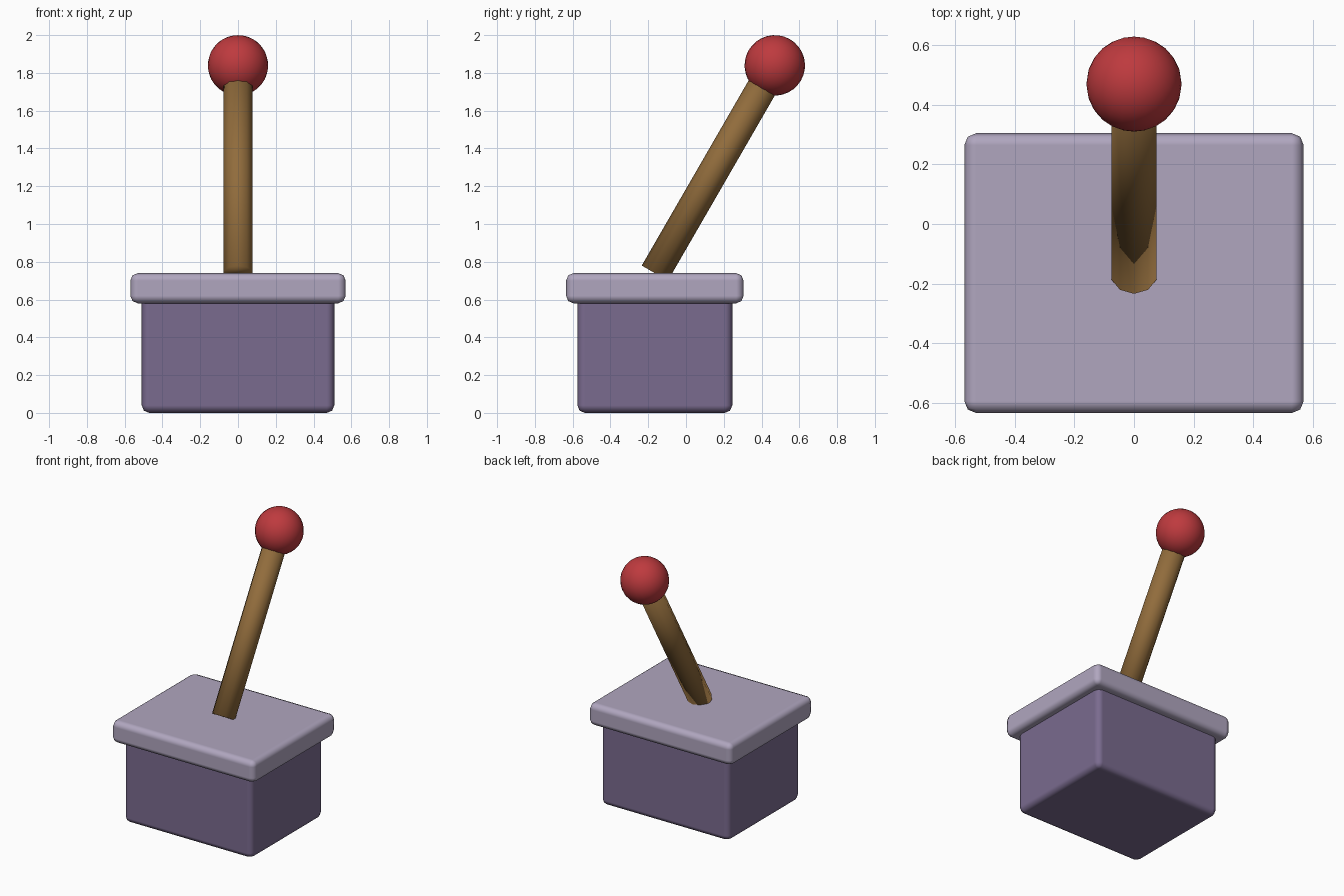
import bpy
from math import radians
from mathutils import Matrix, Vector

if "Cube" in bpy.data.objects:
    bpy.data.objects.remove(bpy.data.objects["Cube"], do_unlink=True)


def material(name, rgb):
    linear = [((c / 255 + 0.055) / 1.055) ** 2.4 for c in rgb] + [1]
    mat = bpy.data.materials.new(name)
    mat.use_nodes = True
    mat.diffuse_color = linear
    mat.node_tree.nodes["Principled BSDF"].inputs["Base Color"].default_value = linear
    return mat


def finish(name, mat):
    obj = bpy.context.object
    obj.name = obj.data.name = name
    obj.data.materials.append(mat)
    bpy.ops.object.shade_smooth()
    return obj


def rounded_box(name, mat, size, centre):
    bpy.ops.mesh.primitive_cube_add(size=1, location=centre)
    bpy.context.object.scale = size
    bpy.ops.object.transform_apply(location=False, rotation=False, scale=True)
    obj = finish(name, mat)
    bevel = obj.modifiers.new("rounded_edges", "BEVEL")
    bevel.width = 0.04
    bevel.segments = 2
    bevel.harden_normals = True
    return obj


purple = material("dark purple", (122, 107, 143))
lilac = material("pale lilac", (176, 166, 191))
wood = material("wood brown", (145, 108, 60))
red = material("knob red", (190, 58, 62))

# Box and overhanging lid
pivot = Vector((0, -0.165, 0.74))
rounded_box("base", purple, (1.02, 0.82, 0.64), (0, pivot.y, 0.32))
rounded_box("lid", lilac, (1.14, 0.94, 0.16), (0, pivot.y, 0.66))

# Handle leaning backwards, smooth over its end caps
lean = radians(-30)
length = 1.27
axis = Matrix.Rotation(lean, 3, "X") @ Vector((0, 0, 1))
bpy.ops.mesh.primitive_cylinder_add(vertices=10, radius=0.08, depth=length,
                                    location=pivot + axis * length / 2,
                                    rotation=(lean, 0, 0))
finish("handle", wood)

# Ball knob on the end of the handle
bpy.ops.mesh.primitive_uv_sphere_add(segments=24, ring_count=16, radius=0.16,
                                     location=pivot + axis * length,
                                     rotation=(lean, 0, 0))
finish("knob", red)
